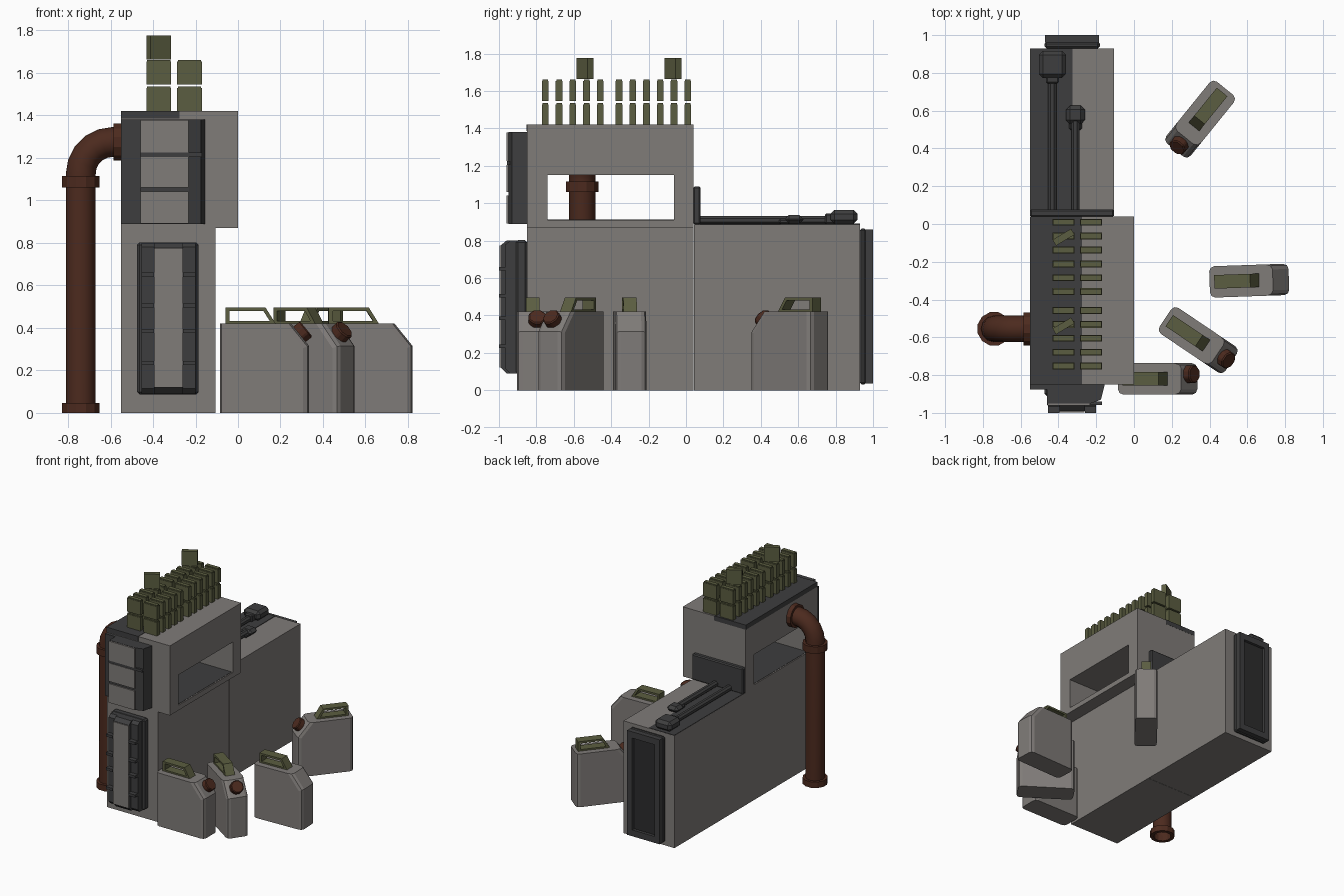
import bpy, bmesh, math
from mathutils import Matrix, Vector

cube = bpy.data.objects.get("Cube")
if cube:
    bpy.data.objects.remove(cube, do_unlink=True)


def material(name, r, g, b):
    m = bpy.data.materials.new(name)
    m.use_nodes = True
    m.diffuse_color = (r, g, b, 1)
    m.node_tree.nodes["Principled BSDF"].inputs["Base Color"].default_value = (r, g, b, 1)
    return m


GREY = material("warm grey", 0.215, 0.2, 0.19)
DARK = material("dark grey", 0.048, 0.048, 0.049)
BLACK = material("charcoal", 0.025, 0.025, 0.026)
GREEN = material("olive green", 0.105, 0.11, 0.052)
BROWN = material("rust brown", 0.072, 0.023, 0.013)

AXES = {"x": lambda u, v, w: (w, u, v), "y": lambda u, v, w: (u, w, v), "z": lambda u, v, w: (u, v, w)}


def finish(name, bm, mat, bevel=0, matrix=None):
    bmesh.ops.recalc_face_normals(bm, faces=bm.faces[:])
    if bevel:
        bmesh.ops.bevel(bm, geom=bm.edges[:], offset=bevel, segments=1, affect="EDGES")
    mesh = bpy.data.meshes.new(name)
    bm.to_mesh(mesh)
    bm.free()
    mesh.materials.append(mat)
    ob = bpy.data.objects.new(name, mesh)
    bpy.context.collection.objects.link(ob)
    if matrix:
        ob.matrix_world = matrix
    return ob


def extrude_profile(pts, axis, lo, hi):
    """Solid made by sweeping a 2D outline along an axis."""
    bm = bmesh.new()
    a, b = ([bm.verts.new(AXES[axis](u, v, w)) for u, v in pts] for w in (lo, hi))
    bm.faces.new(a)
    bm.faces.new(b)
    for i in range(len(pts)):
        j = (i + 1) % len(pts)
        bm.faces.new((a[i], a[j], b[j], b[i]))
    return bm


def prism(name, pts, axis, lo, hi, mat, bevel=0, matrix=None):
    return finish(name, extrude_profile(pts, axis, lo, hi), mat, bevel, matrix)


def rect(u0, u1, v0, v1):
    return [(u0, v0), (u1, v0), (u1, v1), (u0, v1)]


def box(name, x, y, z, mat, bevel=0, matrix=None):
    return prism(name, rect(*x, *y), "z", *z, mat, bevel, matrix)


def ring(name, outer, inner, axis, lo, hi, mat, matrix=None):
    """Closed frame between two outlines with the same number of points."""
    bm = bmesh.new()
    loops = [[bm.verts.new(AXES[axis](u, v, w)) for u, v in pts]
             for pts, w in ((outer, lo), (outer, hi), (inner, hi), (inner, lo))]
    for k in range(4):
        a, b = loops[k], loops[(k + 1) % 4]
        for i in range(len(a)):
            j = (i + 1) % len(a)
            bm.faces.new((a[i], a[j], b[j], b[i]))
    return finish(name, bm, mat, 0, matrix)


def circle(u, v, r, n=12):
    return [(u + r * math.cos(math.tau * (i + 0.5) / n), v + r * math.sin(math.tau * (i + 0.5) / n)) for i in range(n)]


# Lower blocks
SIDE = (-0.55, -0.105)
box("front_block", SIDE, (-0.85, 0.04), (0, 0.885), GREY)
box("back_block", SIDE, (0.042, 0.93), (0, 0.887), GREY)
box("back_block_top_strip", (-0.549, -0.325), (0.045, 0.929), (0.884, 0.891), DARK)

# Upper housing, open from side to side
UP = (-0.55, 0)
box("housing_floor", UP, (-0.85, 0.04), (0.87, 0.91), GREY)
box("housing_roof", UP, (-0.85, 0.04), (1.15, 1.42), GREY)
box("housing_front_wall", UP, (-0.85, -0.74), (0.91, 1.15), GREY)
box("housing_back_wall", UP, (-0.065, 0.04), (0.91, 1.15), GREY)
box("window_floor", (-0.54, -0.01), (-0.74, -0.065), (0.909, 0.912), DARK)
box("roof_strip", (-0.551, -0.275), (-0.853, 0.041), (1.385, 1.422), DARK)
box("rear_upright_plate", SIDE, (0.038, 0.078), (0.887, 1.09), DARK, 0.008)

# Upper front panel
prism("upper_panel", [(-0.55, -0.849), (-0.55, -0.875), (-0.46, -0.875), (-0.46, -0.95), (-0.23, -0.95),
                      (-0.175, -0.93), (-0.155, -0.849)], "z", 0.89, 1.38, DARK)
for z0, z1 in ((0.892, 1.042), (1.06, 1.205), (1.225, 1.378)):
    box("upper_panel_slat", (-0.458, -0.232), (-0.96, -0.945), (z0, z1), GREY)
box("upper_panel_bar", (-0.46, -0.17), (-0.957, -0.94), (1.205, 1.225), DARK)

# Lower front panel
box("lower_panel_base", (-0.475, -0.185), (-0.91, -0.849), (0.087, 0.803), DARK, 0.012)
prism("lower_panel_body", [(-0.9, 0.09), (-0.96, 0.09), (-0.99, 0.12), (-0.99, 0.775), (-0.96, 0.8), (-0.9, 0.8)],
      "x", -0.395, -0.26, DARK)
box("lower_panel_face", (-0.394, -0.261), (-0.997, -0.985), (0.122, 0.773), GREY)
for x0, x1 in ((-0.455, -0.395), (-0.26, -0.2)):
    prism("lower_panel_rail", [(-0.9, 0.09), (-0.94, 0.09), (-0.965, 0.115), (-0.965, 0.78), (-0.94, 0.8), (-0.9, 0.8)],
          "x", x0, x1, DARK)
    for z in (0.235, 0.385, 0.505, 0.65):
        box("lower_panel_hook", (x0, x1), (-1, -0.96), (z - 0.01, z + 0.01), DARK)

# Back panel: framed and recessed
ring("back_panel_frame", rect(-0.47, -0.185, 0.035, 0.86), rect(-0.425, -0.23, 0.085, 0.81), "y", 0.96, 1, DARK)
box("back_panel_base", (-0.475, -0.18), (0.929, 0.965), (0.03, 0.865), DARK, 0.012)
box("back_panel_inset", (-0.42, -0.235), (0.96, 0.985), (0.09, 0.805), BLACK)

# Conduits ending in capped boxes on the back block
for x, end, half, top in ((-0.432, 0.845, 0.072, 0.965), (-0.31, 0.578, 0.05, 0.937)):
    prism("conduit", circle(x, 0.91, 0.024, 8), "y", 0.075, end, DARK)
    box("conduit_collar", (x - 0.034, x + 0.034), (end - half - 0.03, end), (0.889, top - 0.02), DARK, 0.008)
    box("conduit_cap", (x - half, x + half), (end - half, end + half), (0.889, top), DARK, 0.022)

# Drain pipe with elbow and flanges
PX, PY, PZ, BEND = -0.74, -0.555, 1.275, 0.15
path = [(PX, PY, 0.01)]
for i in range(6):
    t = math.pi / 2 * i / 5
    path.append((PX + BEND * (1 - math.cos(t)), PY, PZ - BEND + BEND * math.sin(t)))
path.append((-0.545, PY, PZ))
curve = bpy.data.curves.new("drain_pipe", "CURVE")
curve.dimensions = "3D"
curve.bevel_depth = 0.07
curve.bevel_resolution = 4
spline = curve.splines.new("POLY")
spline.points.add(len(path) - 1)
for p, co in zip(spline.points, path):
    p.co = (*co, 1)
curve.materials.append(BROWN)
pipe = bpy.data.objects.new("drain_pipe", curve)
bpy.context.collection.objects.link(pipe)
for z0, z1 in ((0, 0.047), (1.06, 1.115)):
    ring("pipe_flange", circle(PX, PY, 0.091), circle(PX, PY, 0.064), "z", z0, z1, BROWN)
ring("pipe_wall_flange", circle(PY, PZ, 0.09), circle(PY, PZ, 0.064), "x", -0.585, -0.549, BROWN)

# Stacked thin boxes on the roof: two groups, two columns, two tiers
rows = [-0.752 + 0.0735 * i for i in range(5)] + [-0.358 + 0.0735 * i for i in range(6)]
for y in rows:
    for x in (-0.373, -0.228):
        for z in (1.421, 1.546):
            box("roof_box", (x - 0.058, x + 0.058), (y - 0.018, y + 0.018), (z, z + 0.107), GREEN)
            box("roof_box_lid", (x - 0.055, x + 0.055), (y - 0.015, y + 0.015), (z + 0.107, z + 0.115), GREEN)
for y in (-0.54, -0.07):
    turn = Matrix.Translation((-0.373, y, 0)) @ Matrix.Rotation(math.radians(31), 4, "Z")
    box("turned_roof_box", (-0.057, 0.057), (-0.018, 0.018), (1.663, 1.777), GREEN, 0, turn)


# Fuel cans, spout toward local +x
def fuel_can(x, y, angle, capped, cap_y=0):
    place = Matrix.Translation((x, y, 0)) @ Matrix.Rotation(math.radians(angle), 4, "Z")
    bm = extrude_profile([(-0.21, 0), (0.21, 0), (0.21, 0.315), (0.125, 0.42), (-0.21, 0.42)], "y", -0.083, 0.083)
    bmesh.ops.recalc_face_normals(bm, faces=bm.faces[:])

    def softened(e):
        a, b = (v.co for v in e.verts)
        upright = abs(a.z - b.z) > 0.05 and abs(a.y - b.y) < 0.01
        return upright
    bmesh.ops.bevel(bm, geom=[e for e in bm.edges if softened(e)], offset=0.028, segments=2,
                    profile=0.5, affect="EDGES")
    finish("can_body", bm, GREY, 0, place)
    ring("can_handle", [(-0.185, 0.415), (0.055, 0.415), (0.005, 0.495), (-0.185, 0.495)],
         [(-0.165, 0.432), (0.025, 0.432), (-0.006, 0.48), (-0.165, 0.48)], "y", -0.036, 0.036, GREEN, place)
    if capped:
        tilt = Vector((0.105, 0, 0.085)).to_track_quat("Z", "Y").to_matrix().to_4x4()
        seat = place @ Matrix.Translation((0.165, cap_y, 0.37)) @ tilt
        prism("can_cap", circle(0, 0, 0.05, 8), "z", -0.01, 0.04, BROWN, 0.006, seat)


fuel_can(0.125, -0.82, 0, True, 0.025)
fuel_can(0.34, -0.615, -34, True)
fuel_can(0.61, -0.3, 2, False)
fuel_can(0.35, 0.555, -129, True)
